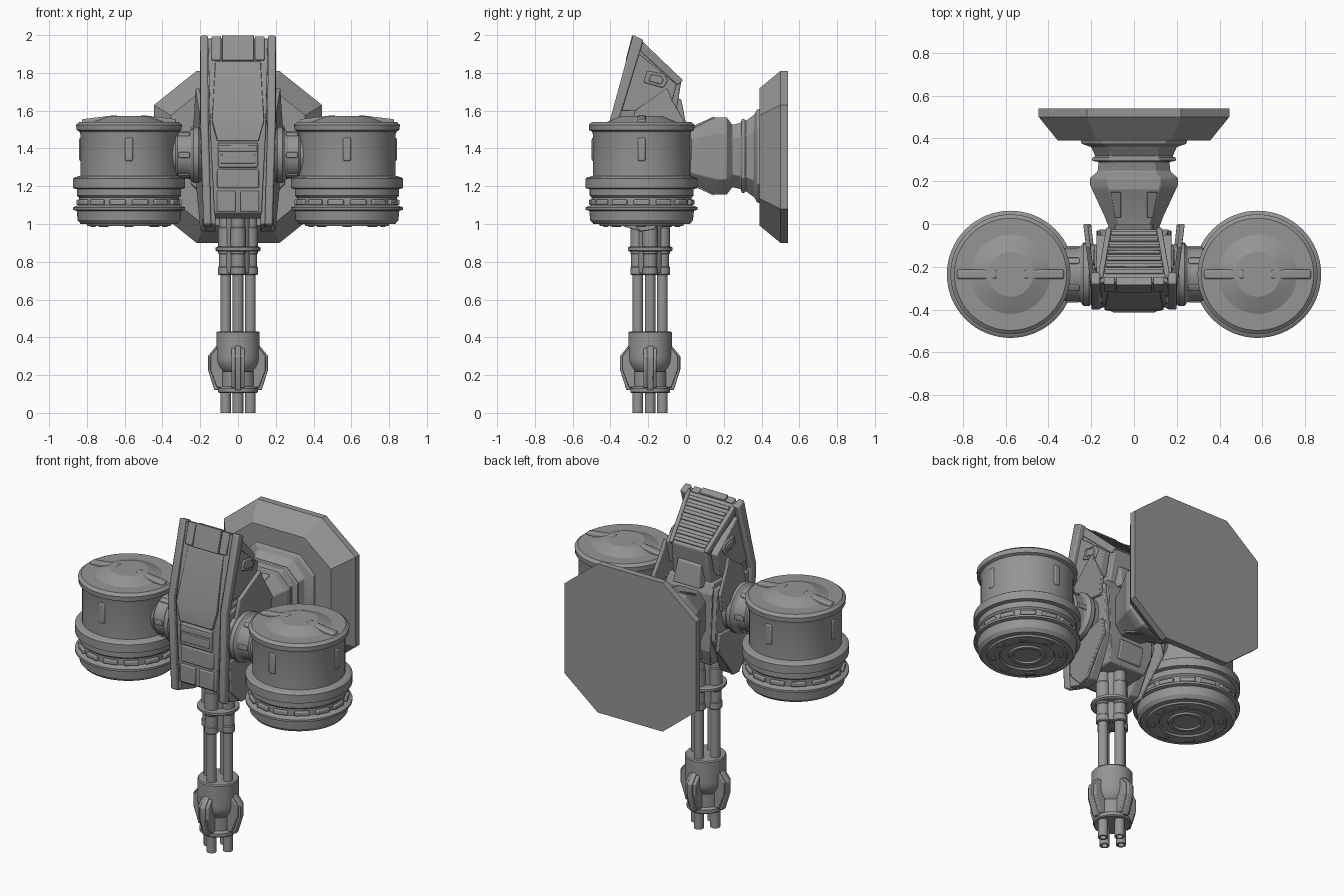
import bpy, bmesh
from math import pi, cos, sin
from mathutils import Matrix, Vector, Euler

# Dark grey metal shared by every part
metal = bpy.data.materials.new("dark_metal")
metal.diffuse_color = (.3, .3, .3, 1)


def finish(name, bm, bevel=0.0):
    bmesh.ops.remove_doubles(bm, verts=bm.verts, dist=1e-5)
    bmesh.ops.recalc_face_normals(bm, faces=bm.faces)
    me = bpy.data.meshes.new(name)
    bm.to_mesh(me)
    bm.free()
    me.materials.append(metal)
    ob = bpy.data.objects.new(name, me)
    bpy.context.collection.objects.link(ob)
    if bevel:
        m = ob.modifiers.new("bevel", 'BEVEL')
        m.width, m.segments, m.limit_method = bevel, 2, 'ANGLE'
    return ob


def loft(name, rings, bevel=0.0):
    """Skin a list of equal-length rings and cap both ends."""
    bm = bmesh.new()
    vs = [[bm.verts.new(p) for p in r] for r in rings]
    n = len(rings[0])
    for a, b in zip(vs, vs[1:]):
        for i in range(n):
            bm.faces.new((a[i], a[(i + 1) % n], b[(i + 1) % n], b[i]))
    bm.faces.new(vs[0])
    bm.faces.new(vs[-1])
    return finish(name, bm, bevel)


def prism(name, pts, offset, bevel=0.005):
    return loft(name, [pts, [Vector(p) + Vector(offset) for p in pts]], bevel)


def hull(name, prof, bevel=0.006):
    """Side profile of (y, z, half width), symmetric in x."""
    return loft(name, [[(s * w, y, z) for y, z, w in prof] for s in (-1, 1)], bevel)


def lathe(name, prof, loc, rot=(0, 0, 0), seg=48):
    bm = bmesh.new()
    vs = [bm.verts.new((r, 0, z)) for r, z in prof]
    es = [bm.edges.new(p) for p in zip(vs, vs[1:])]
    bmesh.ops.spin(bm, geom=vs + es, cent=(0, 0, 0), axis=(0, 0, 1), angle=2 * pi, steps=seg)
    bm.transform(Matrix.Translation(loc) @ Euler(rot).to_matrix().to_4x4())
    return finish(name, bm)


def box(name, loc, size, rot=(0, 0, 0), bevel=0.006):
    bm = bmesh.new()
    bmesh.ops.create_cube(bm, size=1)
    bm.transform(Matrix.Translation(loc) @ Euler(rot).to_matrix().to_4x4() @ Matrix.Diagonal((*size, 1)))
    return finish(name, bm, bevel)


def octagon(y, hx, hz, cx, cz, zc=1.36):
    q = [(hx, hz - cz), (hx - cx, hz), (cx - hx, hz), (-hx, hz - cz),
         (-hx, cz - hz), (cx - hx, -hz), (hx - cx, -hz), (hx, cz - hz)]
    return [(x, y, zc + z) for x, z in q]


# Wall plate and the neck that carries the gun
loft("wall_plate", [octagon(y, .445 * k, .455 * k, .225 * k, .18 * k, 1.355)
                    for y, k in ((.39, .80), (.50, 1), (.54, 1))])
neck = [(-.05, .105, .14), (.03, .135, .15), (.16, .195, .205), (.18, .205, .205), (.215, .205, .205),
        (.245, .17, .165), (.29, .165, .175), (.295, .195, .195), (.31, .195, .195), (.315, .18, .185),
        (.36, .20, .215), (.375, .245, .245), (.395, .25, .25)]
loft("neck", [octagon(y, a, b, a * .4, b * .4) for y, a, b in neck], .004)
for s in (-1, 1):
    for t in (-1, 1):
        prism("neck_rib", [(s * .06, .03, 1.36 + t * .14), (s * .09, .03, 1.36 + t * .14),
                           (s * .11, .15, 1.36 + t * .195), (s * .06, .15, 1.36 + t * .195)],
              (0, 0, t * .015), .004)

# Main housing: lower body and leaning head
hull("lower_body", [(-.39, 1.56, .15), (-.39, 1.06, .125), (-.34, 1.03, .125), (-.06, 1.05, .125),
                    (-.025, 1.15, .15), (-.025, 1.50, .165), (-.05, 1.56, .15)])
hull("head", [(-.275, 1.985, .16), (-.39, 1.55, .15), (-.06, 1.54, .13), (-.025, 1.755, .115), (-.24, 1.965, .155)])
hull("back_box", [(-.10, 1.53, .10), (.0, 1.53, .09), (-.025, 1.66, .075), (-.10, 1.68, .09)])
hull("lower_back_hatch", [(-.08, 1.08, .08), (-.04, 1.08, .08), (-.01, 1.18, .08), (-.05, 1.22, .08)])

# Front panels
hull("head_front_panel", [(-.312, 1.86, .12), (-.402, 1.55, .14), (-.408, 1.44, .11), (-.38, 1.44, .11),
                          (-.37, 1.55, .14), (-.29, 1.86, .12)], .004)
hull("head_cap", [(-.285, 2.0, .085), (-.32, 1.865, .085), (-.29, 1.86, .085), (-.245, 1.985, .085)], .004)
for s in (-1, 1):
    prism("head_cap_side", [(s * .09, -.282, 1.995), (s * .09, -.318, 1.87), (s * .09, -.29, 1.86),
                            (s * .09, -.245, 1.98)], (s * .05, 0, 0))
box("front_vent_frame", (0, -.392, 1.365), (.21, .035, .13))
box("front_vent_lip", (0, -.408, 1.40), (.20, .012, .035))
box("front_vent_bar", (0, -.406, 1.345), (.19, .012, .05))
box("front_lower_panel", (0, -.388, 1.24), (.22, .022, .10))
for s in (-1, 1):
    box("front_foot_panel", (s * .062, -.388, 1.12), (.10, .025, .11))

# Rear cooling slats on the head slope
for i in range(7):
    t = (i + .5) / 7
    box("cooling_slat", (0, -.243 + .21 * t, 1.962 - .205 * t), (.28 - .07 * t, .022, .026),
        (-pi / 4, 0, 0), .003)

for s in (-1, 1):
    # Edge rails down both sides of the front, narrowing towards the foot
    prism("front_rail", [(s * (.158 - .03 * max(0, 1.56 - z)), y, z) for y, z in
                         ((-.28, 2.0), (-.40, 1.56), (-.39, 1.0), (-.345, .98), (-.355, 1.55), (-.225, 1.975))],
          (s * .042, 0, 0), .008)
    prism("top_edge_rail", [(s * w, y, z) for y, z, w in
                            ((-.25, 1.985, .145), (-.015, 1.76, .105), (-.045, 1.735, .105), (-.27, 1.94, .145))],
          (s * .025, 0, 0))
    # Side armour
    prism("head_side_plate", [(s * .13, y, z) for y, z in
                              ((-.34, 1.60), (-.25, 1.90), (-.05, 1.74), (-.085, 1.60))], (s * .045, 0, 0))
    hatch = [Vector(p) for p in ((0, -.225, 1.75), (0, -.205, 1.81), (0, -.12, 1.795), (0, -.095, 1.76), (0, -.12, 1.72))]
    mid = sum(hatch, Vector()) / 5
    prism("side_hatch", [p + Vector((s * .16, 0, 0)) for p in hatch], (s * .024, 0, 0), .006)
    prism("side_hatch_cover", [mid.lerp(p, .6) + Vector((s * .165, 0, 0)) for p in hatch], (s * .026, 0, 0), .004)
    prism("lower_side_plate", [(s * .12, y, z) for y, z in
                               ((-.37, 1.53), (-.05, 1.53), (-.03, 1.22), (-.17, .975), (-.24, .96), (-.37, 1.0))],
          (s * .055, 0, 0))
    prism("upper_flap", [(s * (.215 + .12 * y), y, z) for y, z in
                         ((-.30, 1.48), (-.27, 1.60), (-.10, 1.72), (-.075, 1.66), (.0, 1.53), (-.02, 1.42))],
          (s * .022, 0, 0))
    prism("lower_flap", [(s * (.20 + .11 * y), y, z) for y, z in
                         ((-.34, 1.24), (-.02, 1.28), (.0, 1.18), (-.12, 1.04), (-.17, .97), (-.24, .96), (-.33, 1.05))],
          (s * .02, 0, 0))

    # Arm joining the housing to a drum
    lathe("drum_arm", [(0, .12), (.14, .12), (.14, .20), (.148, .21), (.148, .235), (.13, .25),
                       (.125, .265), (.125, .32), (.115, .33), (.115, .40), (0, .40)],
          (0, -.235, 1.365), (0, s * pi / 2, 0))
    for a in range(6):
        box("arm_lug", (s * .285, -.235 + .122 * cos(a * pi / 3), 1.365 + .122 * sin(a * pi / 3)),
            (.06, .02, .03), (a * pi / 3, 0, 0), .004)

    # Ammunition drum
    c = Vector((s * .577, -.235, 0))
    lathe("drum", [(0, 1.0), (.075, 1.0), (.08, .99), (.10, .99), (.105, 1.0), (.15, 1.0), (.155, .99),
                   (.22, .99), (.225, 1.0), (.255, 1.0), (.272, 1.02), (.277, 1.07), (.297, 1.075),
                   (.297, 1.088), (.265, 1.10), (.265, 1.14), (.275, 1.15), (.275, 1.185), (.297, 1.19),
                   (.297, 1.24), (.285, 1.248), (.258, 1.255), (.258, 1.475), (.262, 1.49), (.278, 1.497),
                   (.280, 1.525), (.262, 1.54), (.185, 1.54), (.105, 1.573), (0, 1.573)], c, seg=64)
    for i in range(14):
        a = 2 * pi * i / 14
        box("drum_rim_block", c + Vector((.266 * cos(a), .266 * sin(a), 1.115)), (.025, .085, .028), (0, 0, a))
    for i in range(4):
        a = pi / 2 * i
        box("drum_side_bar", c + Vector((.253 * cos(a), .253 * sin(a), 1.395)), (.022, .042, .125), (0, 0, a), .009)
    for t in (-1, 1):
        box("drum_lid_tab", c + Vector((t * .155, 0, 1.551)), (.19, .046, .03), (0, t * .12, 0), .01)
    for i in range(8):
        a = pi / 4 * i
        box("drum_base_bolt", c + Vector((.19 * cos(a), .19 * sin(a), .99)), (.03, .05, .01), (0, 0, a), .003)

# Four barrels in a diamond, with sleeves and solid muzzle fins
gun = Vector((0, -.19, 0))
for i in range(4):
    a = pi / 2 * i
    d, side = Vector((cos(a), sin(a), 0)), Vector((-sin(a), cos(a), 0))
    p = gun + d * .065
    lathe("barrel", [(0, .03), (.018, .03), (.018, 0), (.028, 0), (.028, .9), (0, .9)], p, seg=24)
    lathe("barrel_sleeve", [(0, .73), (.036, .73), (.04, .735), (.04, .77), (.036, .775), (.036, .84), (.04, .845),
                            (.04, .98), (.036, .985), (.036, 1.07), (0, 1.07)], p, seg=24)
    for nm, w, k in (("muzzle_fin", .034, 0), ("muzzle_fin_base", .07, .013)):
        fin = [(.08, .35), (.115, .355 - k), (.16 - k, .30), (.16 - k, .23), (.125 - k, .12 + k), (.08, .12 + k)]
        prism(nm, [gun + d * r - side * w / 2 + Vector((0, 0, z)) for r, z in fin], side * w)
lathe("sleeve_clamp", [(0, .855), (.11, .855), (.118, .86), (.118, .875), (.11, .88), (0, .88)], gun)
lathe("sleeve_core", [(0, .74), (.07, .74), (.07, 1.06), (0, 1.06)], gun, seg=24)
lathe("muzzle_housing", [(0, .185), (.05, .19)] +
      [(.115 * cos(t), .29 - .10 * sin(t)) for t in (1.1, .9, .7, .5, .3, .1)] +
      [(.115, .30), (.115, .425), (.11, .432), (0, .432)], gun)
lathe("muzzle_clamp", [(0, .105), (.10, .105), (.105, .11), (.105, .13), (.09, .14), (.09, .22), (0, .22)], gun)

# Smooth curved surfaces, keep hard edges
bpy.ops.object.select_all(action='SELECT')
bpy.context.view_layer.objects.active = bpy.context.selected_objects[0]
bpy.ops.object.shade_smooth_by_angle(angle=pi / 10)
